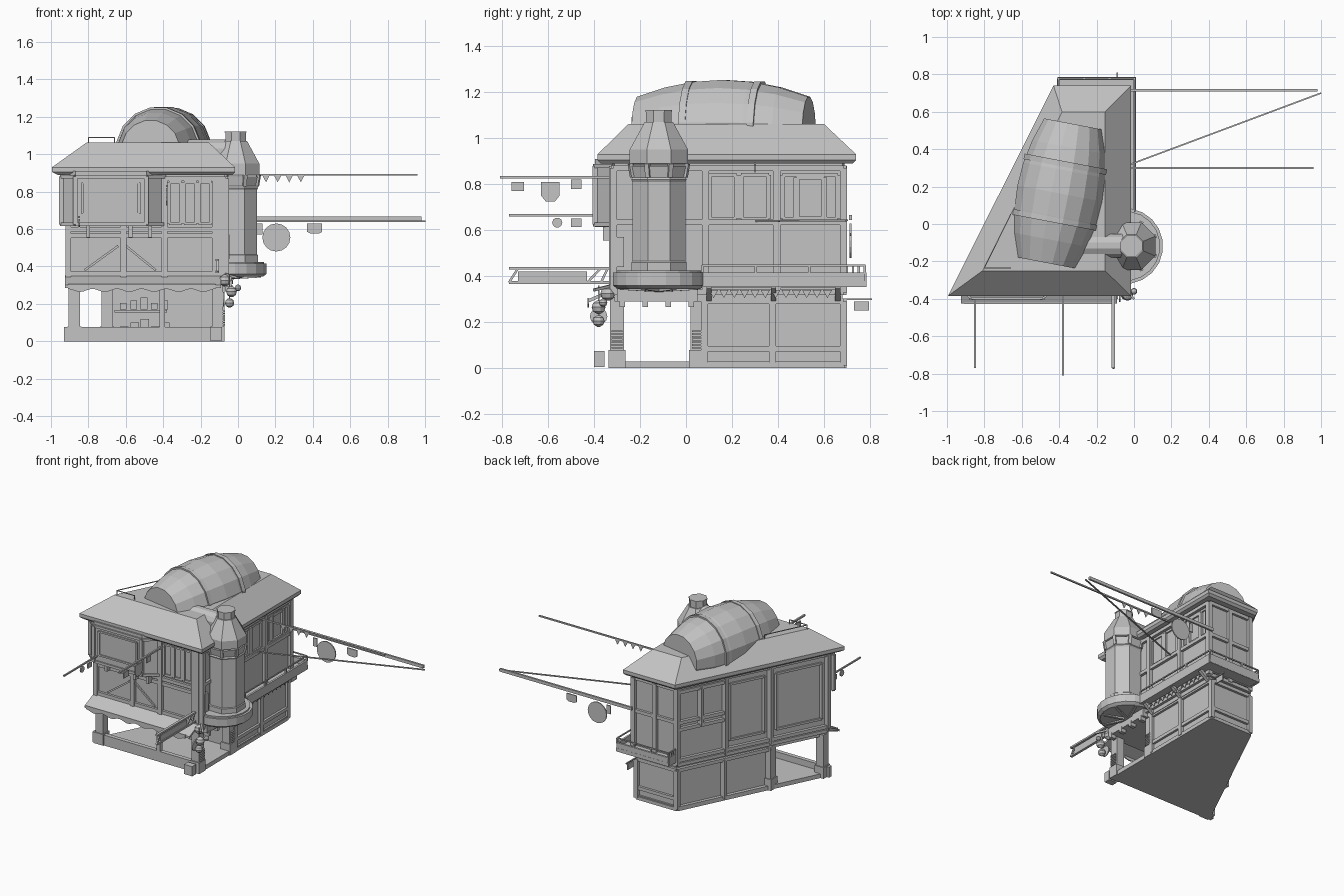
import bpy, bmesh, math
from mathutils import Vector

cube = bpy.data.objects.get("Cube")
if cube:
    bpy.data.objects.remove(cube, do_unlink=True)

stone = bpy.data.materials.new("plain_grey")
stone.use_nodes = True
stone.diffuse_color = (0.55, 0.55, 0.55, 1)
stone.node_tree.nodes["Principled BSDF"].inputs["Base Color"].default_value = (0.55, 0.55, 0.55, 1)


def finish(name, bm):
    bmesh.ops.recalc_face_normals(bm, faces=bm.faces[:])
    mesh = bpy.data.meshes.new(name)
    bm.to_mesh(mesh)
    bm.free()
    mesh.materials.append(stone)
    obj = bpy.data.objects.new(name, mesh)
    bpy.context.collection.objects.link(obj)
    return obj


def loft(name, rings):
    """Closed skin through rings of equal point count."""
    bm = bmesh.new()
    rows = [[bm.verts.new(p) for p in ring] for ring in rings]
    n = len(rows[0])
    for low, high in zip(rows, rows[1:]):
        for i in range(n):
            j = (i + 1) % n
            bm.faces.new((low[i], low[j], high[j], high[i]))
    bm.faces.new(rows[0])
    bm.faces.new(rows[-1])
    return finish(name, bm)


def prism(name, plan, z0, z1):
    return loft(name, [[(x, y, z) for x, y in plan] for z in (z0, z1)])


def box(name, x0, x1, y0, y1, z0, z1):
    return prism(name, [(x0, y0), (x1, y0), (x1, y1), (x0, y1)], z0, z1)


def turned(name, a, b, profile, sides=12):
    """Profile of (fraction along a-b, radius)."""
    a, b = Vector(a), Vector(b)
    q = (b - a).to_track_quat('Z', 'Y')
    rings = []
    for t, r in profile:
        rings.append([a.lerp(b, t) + q @ Vector((r * math.cos(u), r * math.sin(u), 0))
                      for u in (2 * math.pi * (i + .5) / sides for i in range(sides))])
    return loft(name, rings)


def beam(name, a, b, w=.02, h=None):
    """Square timber from a to b."""
    a, b, h = Vector(a), Vector(b), h or w
    d = (b - a).normalized()
    side = d.cross(Vector((0, 0, 1)))
    side = side.normalized() if side.length > .01 else Vector((1, 0, 0))
    up = side.cross(d)
    corners = [side * (sx * w / 2) + up * (sz * h / 2) for sx, sz in ((-1, -1), (1, -1), (1, 1), (-1, 1))]
    return loft(name, [[p + c for c in corners] for p in (a, b)])


def timber(name, a, b, rails, posts, w=.024):
    """Rails at heights and posts at fractions on a wall line."""
    a, b = Vector((*a, 0)), Vector((*b, 0))
    for z in rails:
        beam(name + "_rail", a + Vector((0, 0, z)), b + Vector((0, 0, z)), w)
    for t in posts:
        p = a.lerp(b, t)
        beam(name + "_post", p + Vector((0, 0, rails[0])), p + Vector((0, 0, rails[-1])), w * 1.3)


def left_x(y, inset=.0):
    return -.93 + (y + .33) * .5 + inset


def plate(name, plan, axis, at, thick=.008):
    """Thin flat sign facing x or y."""
    rings = [[(at + s, u, z) if axis == 'x' else (u, at + s, z) for u, z in plan]
             for s in (-thick / 2, thick / 2)]
    return loft(name, rings)


def disc(u, z, r, n=16):
    return [(u + r * math.cos(2 * math.pi * i / n), z + r * math.sin(2 * math.pi * i / n)) for i in range(n)]


def rect(u0, u1, z0, z1):
    return [(u0, z0), (u1, z0), (u1, z1), (u0, z1)]


FL, FR, BR, BL = (-.908, -.315), (-.065, -.315), (-.065, .685), (left_x(.685, .015), .685)

# Ground floor: slab, rear room, low walls and porch posts
prism("floor_slab", [(-.92, -.33), (-.08, -.33), (-.08, .69), (left_x(.69), .69)], 0, .03)
prism("rear_room", [(left_x(.07, .035), .07), (-.092, .07), (-.092, .68), (left_x(.68, .025), .68)], 0, .34)
box("front_low_wall", -.93, -.08, -.33, -.30, 0, .075)
for y in (-.30, .05):
    for x in (left_x(y, .04), -.11):
        box("porch_post", x - .03, x + .03, y - .03, y + .03, 0, .31)
        box("post_base", x - .037, x + .037, y - .037, y + .037, 0, .08)
    for k in range(7):
        box("post_slat", -.082, -.07, y - .024, y + .024, .085 + k * .012, .092 + k * .012)
box("middle_post", -.42, -.39, -.33, -.30, 0, .30)
timber("room_right", (-.088, .08), (-.088, .685), (.012, .085, .29), (0, .49, 1))
timber("room_back", (-.088, .685), BL, (.012, .085, .29), (0, 1))
timber("room_left", (left_x(.06, .02), .06), BL, (.012, .29), (0, .5, 1))
for i in range(5):
    x, h = -.63 + i * .055, .05 + .02 * (i % 3)
    box("crate", x, x + .045, .02, .08, .03, .03 + h)
    box("shelf_goods", x, x + .035, .05, .08, .17, .17 + h * .7)
box("shelf", -.66, -.38, .03, .08, .155, .168)
box("corner_planter", -.15, -.085, -.40, -.355, .005, .075)

# Upper storeys: recessed walls with timber framing
prism("upper_walls", [(left_x(-.31, .025), -.31), (-.072, -.31), (-.072, .68), (left_x(.68, .025), .68)], .29, .92)
timber("front_frame", FL, FR, (.33, .36, .565, .60, .87), (0, .35, .61, 1))
box("front_corner_post", -.14, -.08, -.335, -.30, .36, .88)
timber("right_frame", FR, BR, (.33, .36, .635, .87), (0, .40, .71, 1))
timber("back_frame", BR, BL, (.33, .36, .635, .87), (0, .5, 1))
timber("left_frame", BL, FL, (.33, .36, .88), (0, .32, .62, 1))
timber("left_window", BL, (left_x(.37, .015), .37), (.58, .63, .85), (.5,))
for y0, y1 in ((.10, .22), (.24, .36), (.42, .66)):
    timber("right_window", (-.07, y0), (-.07, y1), (.65, .84), (0, 1), .016)
for y0, y1 in ((.33, .10), (.02, -.28)):
    timber("left_panel", (left_x(y0, .022), y0), (left_x(y1, .022), y1), (.42, .82), (0, 1), .016)
timber("side_door", (-.07, .48), (-.07, .60), (.65, .83), (0, 1), .02)
box("side_shutter", -.07, -.045, -.31, -.27, .44, .57)
for i in range(3):
    x = -.37 + i * .08
    timber("front_window", (x, -.311), (x + .068, -.311), (.63, .85), (0, 1), .016)
for x0, x1 in ((-.82, -.64), (-.44, -.60)):
    beam("front_brace", (x0, -.313, .38), (x1, -.313, .51), .012)

# Projecting bay
bay = [(-.945, -.33), (-.87, -.395), (-.49, -.395), (-.39, -.315)]
prism("bay_window", bay, .615, .91)
for a, b in zip(bay, bay[1:]):
    timber("bay_frame", a, b, (.625, .88), (0, 1), .018)
timber("bay_pane", (-.83, -.397), (-.53, -.397), (.68, .85), (0, 1), .012)
for x in (-.80, -.575, -.47):
    box("bay_bracket", x - .01, x + .01, -.36, -.30, .555, .625)

# Awning with a wavy front edge
loft("awning", [[(x, -.31, .352), (x, -.425, .30), (x, -.425, .285), (x, -.31, .335)] for x in (-.925, -.09)])
wave = [(-.91 + .79 * i / 48, .272 + .008 * math.cos(i * math.pi / 4)) for i in range(49)]
plate("awning_valance", [(-.91, .305)] + wave + [(-.12, .305)], 'y', -.425)

# Roof
eaves = [(-.995, -.385), (-.016, -.385), (-.016, .74), (-.43, .74)]
crown = [(-.81, -.25), (-.155, -.25), (-.155, .60), (-.385, .60)]
under = [(-.965, -.37), (-.03, -.37), (-.03, .725), (-.425, .725)]
loft("roof", [[(x, y, z) for x, y in plan] for plan, z in
              ((under, .89), (eaves, .905), (eaves, .93), (crown, 1.062))])
rail_points = [(-.66, -.235), (-.80, -.235), (-.66, .05)]
for a, b in zip(rail_points, rail_points[1:]):
    beam("roof_rail", (*a, 1.09), (*b, 1.09), .005)
for p in rail_points:
    beam("roof_rail_post", (*p, 1.06), (*p, 1.092), .006)

# Barrel lying on the roof
start, end = (-.468, -.208, 1.023), (-.326, .535, 1.023)


def bulge(t):
    return .235 - .075 * (2 * t - 1) ** 2


turned("barrel", start, end, [(i / 6, bulge(i / 6)) for i in range(7)], 16)
for t in (.31, .71):
    turned("barrel_hoop", start, end, [(t + d, bulge(t) + .007) for d in (-.02, .02)], 16)

# Corner tower, its ledge and chimney
tx, ty = -.013, -.118


def tower(name, cx, rings, sides=8):
    """Upright lathe; radii are measured to the flats."""
    k = 1 / math.cos(math.pi / sides)
    return loft(name, [[(cx + k * r * math.cos(2 * math.pi * (i + .5) / sides),
                         ty + k * r * math.sin(2 * math.pi * (i + .5) / sides), z)
                        for i in range(sides)] for z, r in rings])


tower("tower_ledge", -.047, [(.345, .18), (.36, .20), (.415, .20), (.415, .185), (.425, .185)], 20)
tower("tower_body", tx, [(.40, .12), (.46, .12), (.465, .115), (.83, .115), (.88, .125)])
tower("tower_roof", tx, [(.885, .115), (.89, .127), (.95, .127), (1.07, .062), (1.07, .055), (1.115, .055),
                         (1.115, .058), (1.122, .058)])
tower("tower_ring", tx, [(.81, .115), (.82, .12), (.83, .115)])
for k in range(8):
    u = 2 * math.pi * (k + .5) / 8
    c, s = math.cos(u), math.sin(u)
    beam("tower_corbel", (tx + .122 * c, ty + .122 * s, .83), (tx + .133 * c, ty + .133 * s, .89), .02)
    beam("ledge_rib", (-.047, ty, .34), (-.047 + .18 * c, ty + .18 * s, .35), .018)
turned("tower_roof_link", (-.30, -.115, 1.015), (tx, -.115, 1.015), [(0, .065), (1, .065)], 12)
box("ledge_beam", -.08, -.035, -.30, .05, .29, .345)
for k in range(4):
    box("beam_tooth", -.07, -.03, -.29 + k * .1, -.265 + k * .1, .265, .30)

# Balcony along the right side and back
corners = [(.004, .07), (.004, .777), (-.405, .777), (-.405, .70)]
box("right_balcony", -.08, .01, .06, .785, .355, .38)
box("back_balcony", -.41, .01, .67, .785, .355, .38)
for a, b in zip(corners, corners[1:]):
    beam("balcony_fascia", (*a, .385), (*b, .385), .014, .064)
    timber("balcony_rail", a, b, (.41, .447), (0, .33, .66, 1), .008)
for y in (.10, .38, .66):
    beam("balcony_bracket", (-.08, y, .30), (-.01, y, .355), .022)
for k in range(12):
    y = .10 + k * .045
    plate("balcony_bunting", [(y, .34), (y + .04, .34), (y + .02, .305)], 'x', -.03, .004)

# Side poles, stay rope and hanging signs
beam("long_pole", (-.07, .715, .655), (.98, .715, .655), .014, .022)
beam("upper_pole", (-.07, .30, .89), (.96, .30, .89), .01)
beam("stay_rope", (-.07, .30, .64), (1, .70, .643), .008)
for k in range(4):
    x = .13 + k * .062
    plate("pennant", [(x, .888), (x + .04, .888), (x + .02, .85)], 'y', .30, .004)
plate("round_sign", disc(.205, .555, .075), 'y', .715)
plate("small_sign", rect(.10, .13, .57, .63), 'y', .715)
plate("bowl_sign", [(.37, .63), (.37, .585), (.39, .575), (.43, .575), (.45, .585), (.45, .63)], 'y', .715)

# Front poles and signs
beam("front_pole", (-.38, -.31, .83), (-.38, -.81, .83), .012)
plate("front_sign", rect(-.76, -.705, .77, .81), 'x', -.38)
plate("shield_sign", [(-.63, .81), (-.55, .81), (-.55, .75), (-.57, .725), (-.61, .725), (-.63, .75)], 'x', -.38)
plate("front_sign", rect(-.50, -.455, .78, .82), 'x', -.38)
beam("left_front_pole", (-.85, -.31, .665), (-.85, -.77, .665), .01)
plate("left_front_sign", disc(-.56, .633, .022, 10), 'x', -.85)
plate("left_front_sign", rect(-.50, -.455, .615, .65), 'x', -.85)
for z in (.372, .435):
    beam("frame_beam", (-.11, -.31, z), (-.11, -.77, z), .018, .012)
plate("frame_board", rect(-.73, -.43, .37, .42), 'x', -.11)
for y0, y1 in ((-.77, -.73), (-.43, -.37), (-.37, -.34)):
    beam("frame_brace", (-.11, y0, .372), (-.11, y1, .435), .01)
beam("rear_sign_pole", (-.09, .68, .30), (-.09, .81, .30), .008)
plate("rear_sign", rect(.73, .795, .25, .29), 'x', -.09)

# Lantern cluster by the corner
ball = [(.02, .25), (.2, .8), (.5, 1), (.8, .8), (.98, .25)]
for x, y, z, r in ((-.07, -.34, .325, .032), (-.035, -.38, .265, .03), (-.045, -.38, .205, .026),
                   (0, -.36, .285, .018)):
    turned("lantern", (x, y, z - r), (x, y, z + r), [(t, f * r) for t, f in ball], 10)
beam("lantern_cord", (-.045, -.38, .36), (-.045, -.38, .2), .006)
beam("lantern_arm", (-.07, -.32, .36), (0, -.40, .34), .012)
plate("round_corner_sign", disc(-.38, .225, .038, 12), 'x', -.075)
